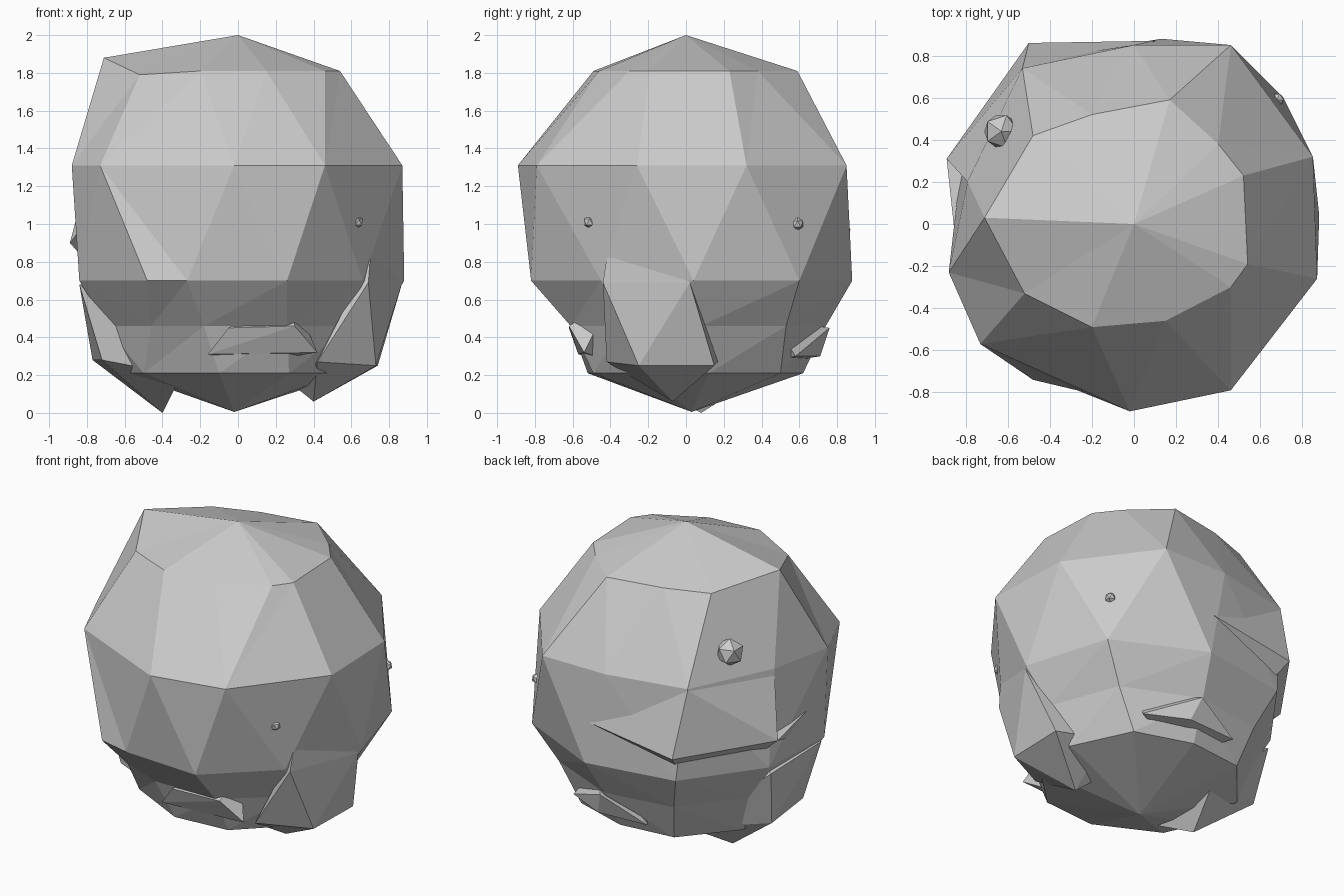
import bpy, bmesh, math
from mathutils import Vector

if "Cube" in bpy.data.objects:
    bpy.data.objects.remove(bpy.data.objects["Cube"])


def finish(name, bm):
    bmesh.ops.recalc_face_normals(bm, faces=bm.faces)
    mesh = bpy.data.meshes.new(name)
    bm.to_mesh(mesh)
    bm.free()
    obj = bpy.data.objects.new(name, mesh)
    bpy.context.collection.objects.link(obj)
    return obj


def stitch(bm, a, b):
    """Join two angle-sorted rings, always advancing the ring that lags."""
    def angles(ring):
        t = [math.atan2(v.co.y, v.co.x) for v in ring]
        return t + [t[0] + math.tau]
    ta, tb = angles(a), angles(b)
    i = j = 0
    while i < len(a) or j < len(b):
        va, vb = a[i % len(a)], b[j % len(b)]
        if j == len(b) or (i < len(a) and ta[i + 1] <= tb[j + 1]):
            i += 1
            bm.faces.new((va, vb, a[i % len(a)]))
        else:
            j += 1
            bm.faces.new((va, vb, b[j % len(b)]))


def hull(name, points):
    bm = bmesh.new()
    for p in points:
        bm.verts.new(p)
    res = bmesh.ops.convex_hull(bm, input=bm.verts)
    loose = [g for g in res["geom_interior"] if isinstance(g, bmesh.types.BMVert)]
    bmesh.ops.delete(bm, geom=loose, context='VERTS')
    return finish(name, bm)


# Boulder body: faceted rings from crown to base, (x, y, height offset)
rings = [
    (1.81, [(-.2, -.49), (.15, -.46), (.46, -.3), (.54, -.19), (.52, .23), (.4, .38),
            (.17, .59), (-.2, .52), (-.48, .42), (-.71, .03, .07), (-.52, -.33, -.02)]),
    (1.31, [(-.02, -.89), (.46, -.79), (.87, -.26), (.85, .32), (.46, .85),
            (0, .85), (-.53, .74), (-.79, .2), (-.88, -.23), (-.73, -.57)]),
    (0.70, [(-.27, -.79), (.26, -.82), (.66, -.45), (.88, .04), (.71, .6), (.13, .88),
            (-.47, .78), (-.82, .3), (-.84, -.25), (-.48, -.74)]),
    (0.46, [(-.18, -.61), (.26, -.61), (.6, -.33), (.73, .08), (.56, .53), (.08, .74),
            (-.38, .67), (-.69, .27), (-.7, -.17), (-.46, -.5)]),
    (0.21, [(-.1, -.52), (.27, -.49), (.55, -.22), (.6, .12), (.42, .5), (.05, .62),
            (-.32, .58), (-.6, .25), (-.6, -.1), (-.5, -.32)]),
]
bm = bmesh.new()
loops = []
for z, pts in rings:
    pts = sorted(pts, key=lambda p: math.atan2(p[1], p[0]))
    loops.append([bm.verts.new((p[0], p[1], z + (p[2] if len(p) > 2 else 0))) for p in pts])
for a, b in zip(loops, loops[1:]):
    stitch(bm, a, b)
for loop, tip in ((loops[0], (0, 0, 2)), (loops[-1], (-.02, .03, .005))):
    pole = bm.verts.new(tip)
    for k in range(len(loop)):
        bm.faces.new((loop[k - 1], loop[k], pole))
finish("boulder_body", bm)

# Heavier lumps on the lower sides and ledges at front and back
hull("left_foot_lump", [(-.77, .2, .28), (-.72, -.2, .28), (-.4, .08, 0), (-.84, -.22, .68),
                        (-.82, .28, .65), (-.3, .4, .2), (-.3, -.3, .2), (-.4, 0, .7)])
hull("right_foot_lump", [(.74, .15, .25), (.73, -.25, .25), (.4, -.07, .06), (.7, -.42, .82),
                         (.69, -.44, .69), (.87, .02, .69), (.84, -.06, .81),
                         (.42, -.42, .27), (.3, 0, .14), (.4, .2, .3)])
hull("front_ledge", [(-.16, -.57, .31), (.42, -.54, .32), (.3, -.62, .46), (-.05, -.62, .45),
                     (.1, -.4, .27), (.3, -.4, .6)])
hull("back_ledge", [(.42, .58, .3), (.15, .71, .3), (-.2, .69, .3), (.1, .76, .45),
                    (0, .4, .25), (.3, .45, .5)])

# Overhanging ridges wrapping the back left side at mid height
hull("back_left_ridge", [(-.5, .86, .88), (-.53, .74, 1.3), (.1, .87, .97), (-.79, .2, 1.28),
                         (-.89, .31, .9), (-.46, .77, .8), (-.8, .3, .82), (-.3, .3, 1)])
hull("left_ridge", [(-.89, .31, .9), (-.83, -.25, .98), (-.82, .1, .82), (-.6, .1, .9)])
hull("crown_corner", [(-.71, .03, 1.88), (-.53, .3, 1.78), (-.6, -.22, 1.76),
                      (-.76, .05, 1.5), (-.3, 0, 1.8)])

# Small pebbles stuck to the surface
for x, y, z, r in ((.63, -.51, 1.01, .035), (.68, .59, 1.0, .035), (-.63, .44, 1.47, .09)):
    bm = bmesh.new()
    bmesh.ops.create_icosphere(bm, subdivisions=1, radius=r)
    bmesh.ops.translate(bm, verts=bm.verts, vec=Vector((x, y, z)))
    finish("pebble", bm)
